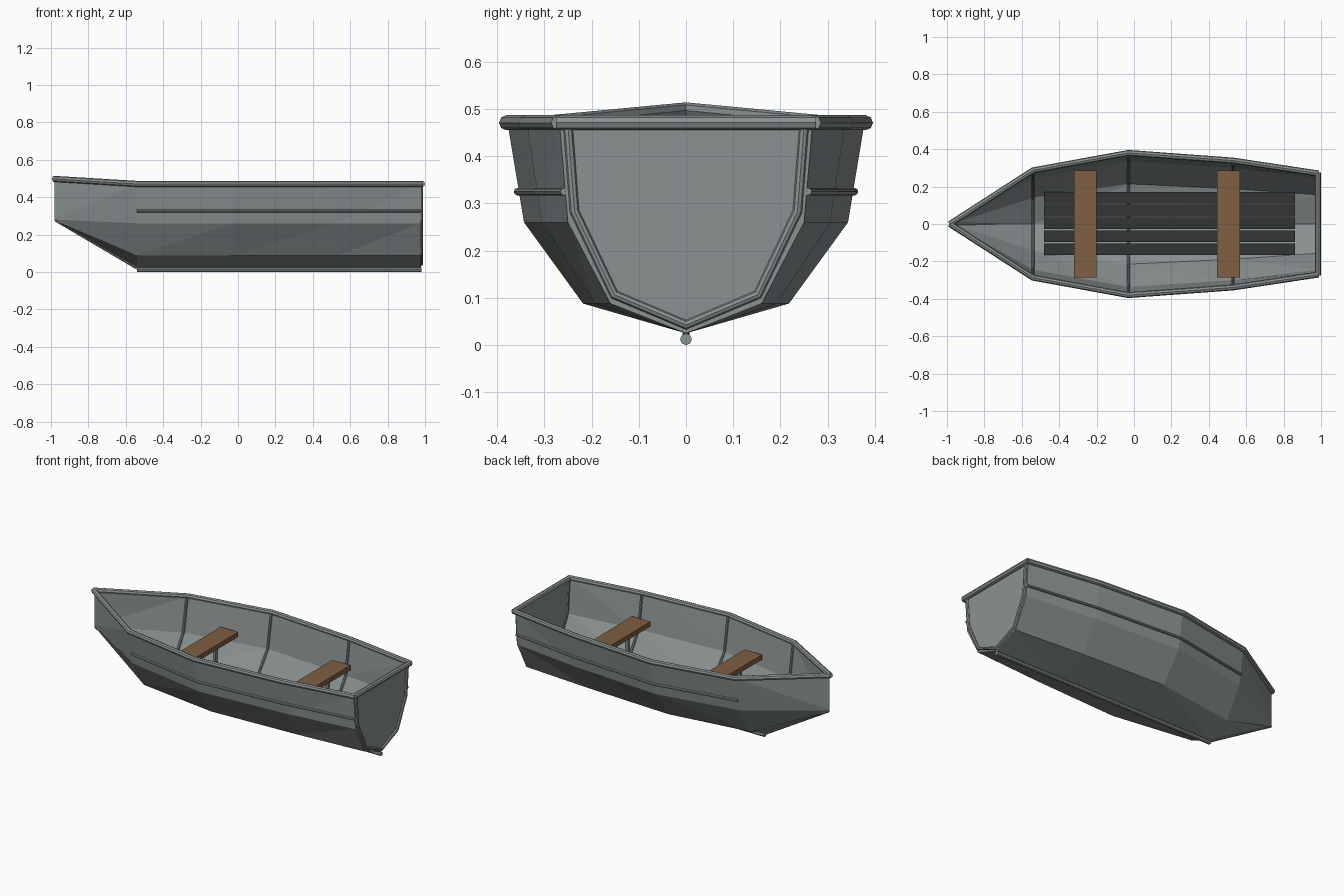
import bpy, bmesh

if "Cube" in bpy.data.objects:
    bpy.data.objects.remove(bpy.data.objects["Cube"])

# Hull stations from bow to stern: x, then (half width, z) for gunwale, chine, lower chine, keel
STATIONS = [
    (-0.98, [(0, 0.495), (0, 0.285), (0, 0.28), (0, 0.275)]),
    (-0.54, [(0.285, 0.471), (0.25, 0.26), (0.145, 0.088), (0, 0.025)]),
    (-0.03, [(0.378, 0.471), (0.343, 0.26), (0.218, 0.088), (0, 0.025)]),
    (0.53, [(0.337, 0.471), (0.305, 0.26), (0.192, 0.088), (0, 0.025)]),
    (0.978, [(0.268, 0.471), (0.25, 0.26), (0.16, 0.088), (0, 0.025)]),
]


def material(name, color):
    m = bpy.data.materials.new(name)
    m.diffuse_color = (*color, 1)
    m.use_nodes = True
    m.node_tree.nodes["Principled BSDF"].inputs["Base Color"].default_value = m.diffuse_color
    return m


paint = material("grey_green_paint", (0.26, 0.285, 0.288))
dark = material("dark_floor", (0.034, 0.035, 0.035))
wood = material("wood", (0.21, 0.115, 0.055))


def tube(name, paths, radius):
    """Eight-sided flat-shaded tube along one or more polylines."""
    cu = bpy.data.curves.new(name, 'CURVE')
    cu.dimensions = '3D'
    cu.bevel_depth = radius
    cu.bevel_resolution = 2
    cu.use_fill_caps = True
    cu.materials.append(paint)
    for path in paths:
        s = cu.splines.new('POLY')
        s.points.add(len(path) - 1)
        for p, co in zip(s.points, path):
            p.co = (*co, 1)
        s.use_smooth = False
    ob = bpy.data.objects.new(name, cu)
    bpy.context.collection.objects.link(ob)
    return ob


def box(name, x0, x1, y0, y1, z0, z1, mat):
    bpy.ops.mesh.primitive_cube_add(size=1, location=((x0 + x1) / 2, (y0 + y1) / 2, (z0 + z1) / 2))
    ob = bpy.context.object
    ob.name = name
    ob.scale = (x1 - x0, y1 - y0, z1 - z0)
    ob.data.materials.append(mat)
    return ob


def mirrored(path):
    return [path, [(x, -y, z) for x, y, z in path]]


def ring(x, pts):
    """Full U-shaped section, port gunwale round to starboard gunwale."""
    return [(x, -y, z) for y, z in pts] + [(x, y, z) for y, z in reversed(pts[:-1])]


# Hull shell lofted through the sections and closed by the transom
bm = bmesh.new()
rows = [[bm.verts.new(p) for p in ring(x, pts)] for x, pts in STATIONS]
for a, b in zip(rows, rows[1:]):
    for i in range(len(a) - 1):
        if i < 3:   # diagonals mirrored from side to side
            tris = (a[i], a[i + 1], b[i]), (a[i + 1], b[i + 1], b[i])
        else:
            tris = (a[i], a[i + 1], b[i + 1]), (a[i], b[i + 1], b[i])
        for t in tris:
            bm.faces.new(t)
bm.faces.new(rows[-1])
bmesh.ops.remove_doubles(bm, verts=bm.verts, dist=0.0001)
bmesh.ops.recalc_face_normals(bm, faces=bm.faces)
transom = max(bm.faces, key=lambda f: f.calc_center_median().x)
if transom.normal.x < 0:
    bmesh.ops.reverse_faces(bm, faces=bm.faces)
me = bpy.data.meshes.new("hull")
bm.to_mesh(me)
bm.free()
me.materials.append(paint)
hull = bpy.data.objects.new("hull", me)
bpy.context.collection.objects.link(hull)
mod = hull.modifiers.new("thickness", 'SOLIDIFY')
mod.thickness = 0.006
mod.offset = -1

# Gunwale rails: two sides and the transom top
side = [(-0.985, 0, 0.498)] + [(x, p[0][0] + 0.002, p[0][1]) for x, p in STATIONS[1:]]
side[-1] = (0.988, 0.27, 0.471)
tube("gunwale_rail", mirrored(side), 0.016)
tube("transom_rail", [[(0.984, -0.275, 0.471), (0.984, 0.275, 0.471)]], 0.016)

# Rub strakes on both sides
t = (0.325 - 0.26) / (0.471 - 0.26)
strake = [(x, p[1][0] + t * (p[0][0] - p[1][0]) + 0.003, 0.325) for x, p in STATIONS[1:]]
tube("rub_strake", mirrored(strake), 0.008)

# Keel, running up the raked bow
tube("keel", [[(-0.54, 0, 0.0125), (0.98, 0, 0.0125)]], 0.0125)
tube("bow_keel", [[(-0.975, 0, 0.276), (-0.54, 0, 0.02)]], 0.007)

# Transom frame
tube("transom_frame", [ring(0.98, [(0.25, 0.465), (0.236, 0.283), (0.152, 0.107), (0, 0.043)])], 0.01)

# Ribs inside the hull
for n, (x, p) in enumerate(STATIONS[1:4]):
    inner = [(max(y - 0.012, 0), z + (0.006 if i else -0.005)) for i, (y, z) in enumerate(p)]
    inner[-1] = (0, p[-1][1] + 0.012)
    tube(f"rib_{n + 1}", [ring(x, inner)], 0.008)

# Floor slats
for i in range(5):
    y = (i - 2) * 0.069 + 0.003
    box(f"floor_slat_{i + 1}", -0.48, 0.86, y - 0.031, y + 0.031, 0.122, 0.137, dark)

# Seats with support posts
for n, (x0, x1) in enumerate([(-0.32, -0.2), (0.443, 0.567)]):
    box(f"seat_{n + 1}", x0, x1, -0.285, 0.287, 0.31, 0.34, wood)
    xc = (x0 + x1) / 2
    for s in (-1, 1):
        box(f"seat_post_{n + 1}", xc - 0.01, xc + 0.01, s * 0.15 - 0.01, s * 0.15 + 0.01, 0.13, 0.315, paint)
